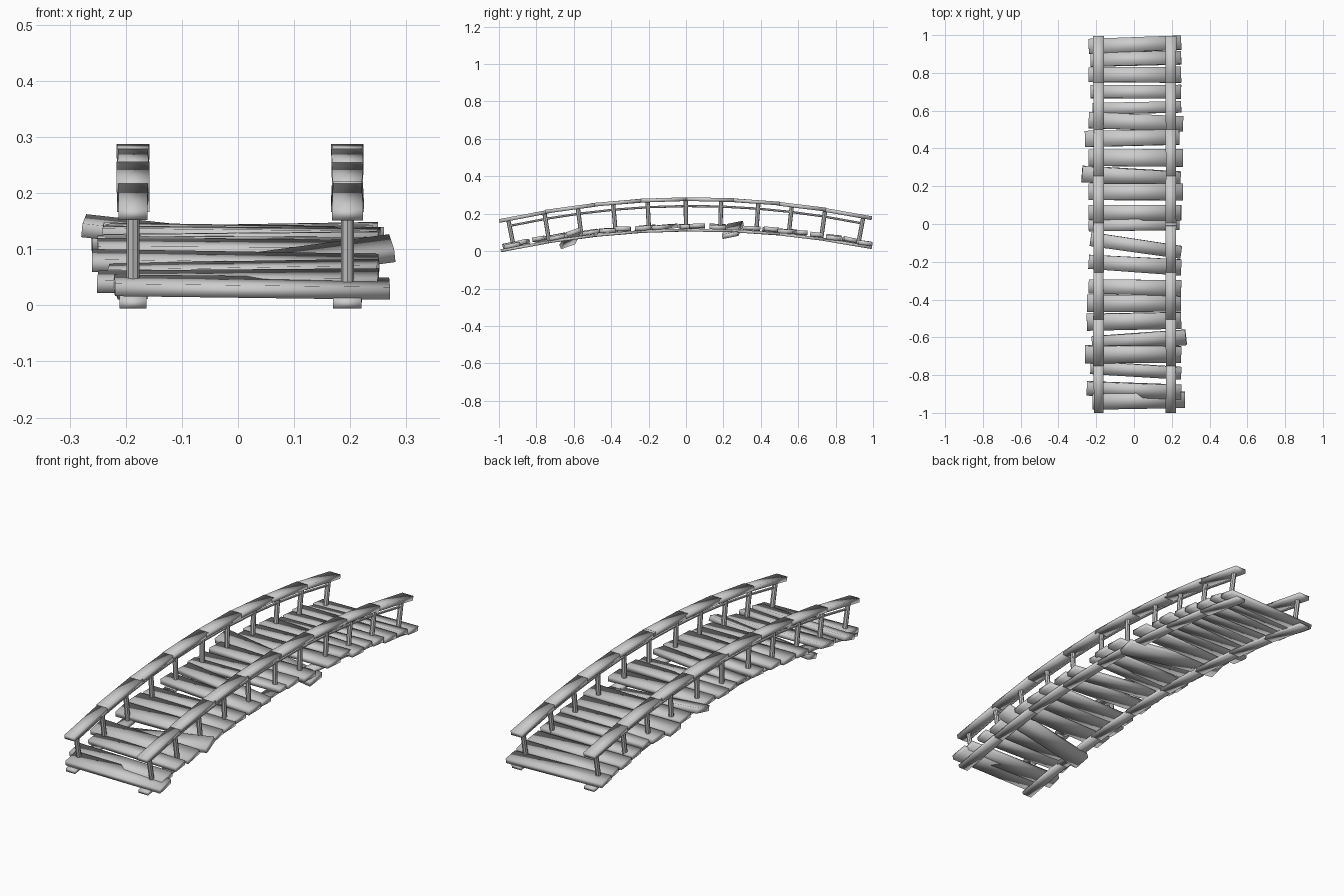
import bpy, random
from mathutils import Vector

random.seed(4)
cube = bpy.data.objects.get("Cube")
if cube:
    bpy.data.objects.remove(cube, do_unlink=True)

wood = bpy.data.materials.new("weathered grey wood")
wood.use_nodes = True
grey = (0.6, 0.6, 0.6, 1)
wood.diffuse_color = grey
wood.node_tree.nodes["Principled BSDF"].inputs["Base Color"].default_value = grey


def deck(y):
    """Height of the arched deck."""
    return 0.132 + 0.008 * y - 0.105 * y * y


def rail(y):
    """Height of the arched handrail."""
    return 0.278 + 0.007 * y - 0.112 * y * y


def normal(y):
    """Direction square to the arch."""
    return Vector((0, 0.21 * y - 0.008, 1)).normalized()


def finish(name, verts, faces):
    mesh = bpy.data.meshes.new(name)
    mesh.from_pydata(verts, [], faces)
    mesh.materials.append(wood)
    mesh.shade_smooth()
    obj = bpy.data.objects.new(name, mesh)
    bpy.context.collection.objects.link(obj)
    return obj


def board(name, start, end, width, thick, up, rough=0.0):
    """Hewn board between two points, with slightly uneven corners."""
    start, end = Vector(start), Vector(end)
    side = up.cross(end - start).normalized()
    up = (end - start).cross(side).normalized()
    verts = []
    for p in (start, end):
        w = width * random.uniform(1 - rough, 1 + rough) / 2
        t = thick * random.uniform(1 - rough, 1 + rough) / 2
        for s, u in ((-1, -1), (1, -1), (1, 1), (-1, 1)):
            verts.append(p + side * s * w + up * u * t)
    faces = [(3, 2, 1, 0), (4, 5, 6, 7)]
    faces += [(i, (i + 1) % 4, (i + 1) % 4 + 4, i + 4) for i in range(4)]
    return finish(name, verts, faces)


def rod(name, start, end, radius, sides=8):
    """Round stick between two points."""
    start, end = Vector(start), Vector(end)
    bpy.ops.mesh.primitive_cylinder_add(
        vertices=sides, radius=radius, depth=(end - start).length,
        location=(start + end) / 2,
        rotation=(end - start).to_track_quat("Z", "Y").to_euler())
    obj = bpy.context.object
    obj.name = name
    obj.data.materials.append(wood)
    bpy.ops.object.shade_smooth_by_angle()


# Deck planks in hundredths: y at left end, y at right end, left x, right x, width
planks = [
    (94, 96, -24, 25, 8), (87, 88, -23, 25, 7), (79, 79, -24, 25, 8),
    (70, 70, -23, 25, 7), (61, 62, -22, 25, 6), (55, 53, -24, 26, 8),
    (45, 46, -26, 24, 8), (35, 35, -24, 26, 9), (17, 17, -24, 26, 9),
    (6, 6, -24, 25, 8), (-1, 0, -24, 24, 6), (-8, -15, -23, 25, 7),
    (-20, -23, -24, 25, 8), (-33, -34, -24, 25, 8), (-42, -42, -25, 25, 9),
    (-52, -51, -25, 25, 9), (-69, -69, -26, 25, 9), (-76, -79, -23, 25, 7),
    (-87, -89, -25, 25, 8), (-94, -93, -22, 27, 8),
]
for ya, yb, xa, xb, w in planks:
    ya, yb = ya / 100, yb / 100
    mid = (ya + yb) / 2
    lean = random.uniform(-0.004, 0.004)
    tip = Vector((0, random.uniform(-0.07, 0.07), 0))
    board("deck_plank", (xa / 100, ya, deck(mid) - lean),
          (xb / 100, yb, deck(mid) + lean), w / 100, 0.023,
          normal(mid) + tip, 0.08)

# Two planks that have slipped through the deck
board("slipped_plank_back", (-0.275, 0.265, 0.142), (0.245, 0.235, 0.085),
      0.085, 0.025, Vector((0, -0.2, 1)))
board("slipped_plank_front", (-0.22, -0.635, 0.035), (0.275, -0.6, 0.102),
      0.08, 0.025, Vector((0, -0.35, 1)))

post_ys = [-0.93, -0.74, -0.565, -0.38, -0.2, 0, 0.185, 0.38, 0.555, 0.73, 0.93]
for x in (-0.187, 0.195):
    # Handrail boards and supporting beams, eight overlapping lengths each
    for i in range(8):
        ya, yb = -0.99 + i * 0.247, -0.99 + (i + 1) * 0.247
        mid = (ya + yb) / 2
        board("handrail", (x, ya - 0.008, rail(ya)), (x, yb + 0.008, rail(yb)),
              0.055, 0.02, normal(mid), 0.07)
        board("support_beam", (x, ya, deck(ya) - 0.019),
              (x, yb + 0.008, deck(yb) - 0.019),
              0.05, 0.015, normal(mid), 0.07)
    # Posts stand square to the arch
    for y in post_ys:
        foot = Vector((x, y * 0.99, deck(y) - 0.012))
        height = rail(y) - deck(y) + 0.01
        rod("rail_post", foot, foot + normal(y) * height, 0.0115)
    # Thin lower rails from post to post
    for ya, yb in zip(post_ys, post_ys[1:]):
        rod("lower_rail", (x, ya, rail(ya) - 0.037), (x, yb, rail(yb) - 0.037),
            0.006, 6)
